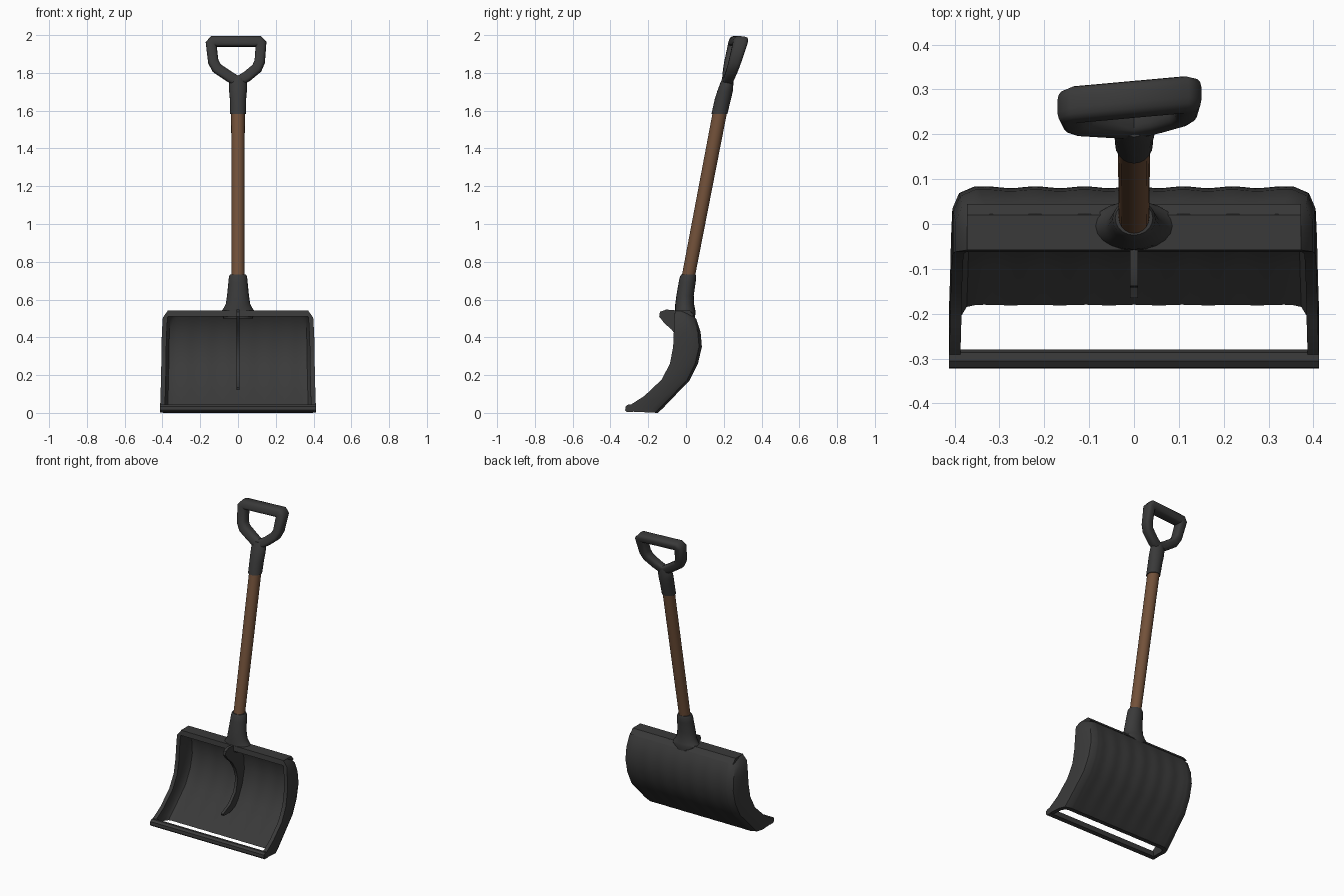
import bpy, bmesh, math
from mathutils import Vector

if "Cube" in bpy.data.objects:
    bpy.data.objects.remove(bpy.data.objects["Cube"])


def material(name, col):
    m = bpy.data.materials.new(name)
    m.diffuse_color = (*col, 1)
    m.use_nodes = True
    m.node_tree.nodes["Principled BSDF"].inputs["Base Color"].default_value = m.diffuse_color
    return m


BLACK = material("black_plastic", (0.042, 0.042, 0.042))
WOOD = material("brown_wood", (0.17, 0.083, 0.042))


def loft(name, rings, mat, closed=False, angle=40):
    """Skin a list of equal-length point rings."""
    bm = bmesh.new()
    vs = [[bm.verts.new(p) for p in r] for r in rings]
    n = len(vs[0])
    for i in range(len(vs) if closed else len(vs) - 1):
        a, b = vs[i], vs[(i + 1) % len(vs)]
        for j in range(n):
            k = (j + 1) % n
            bm.faces.new((a[j], a[k], b[k], b[j]))
    if not closed:
        bm.faces.new(vs[0])
        bm.faces.new(vs[-1])
    bmesh.ops.recalc_face_normals(bm, faces=bm.faces)
    me = bpy.data.meshes.new(name)
    bm.to_mesh(me)
    bm.free()
    me.materials.append(mat)
    ob = bpy.data.objects.new(name, me)
    bpy.context.collection.objects.link(ob)
    bpy.ops.object.select_all(action='DESELECT')
    ob.select_set(True)
    bpy.context.view_layer.objects.active = ob
    bpy.ops.object.shade_smooth_by_angle(angle=math.radians(angle))
    return ob


def tube(name, secs, mat, n=20):
    """Loft ellipses given as (z, y, radius x, radius y)."""
    loft(name, [[(rx * math.cos(2 * math.pi * k / n),
                  y + ry * math.sin(2 * math.pi * k / n), z)
                 for k in range(n)] for z, y, rx, ry in secs], mat)


def extrude(name, prof, half, mat):
    """Extrude a (y, z) profile across x."""
    loft(name, [[(x, y, z) for y, z in prof] for x in (-half, half)], mat)


# Curved scoop: U-shaped section running from the front edge to the back plate
ROWS = [  # front (y, z), back (y, z), half width
    ((-0.315, 0.008), (-0.15, 0.0), 0.413),
    ((-0.290, 0.045), (-0.125, 0.022), 0.412),
    ((-0.220, 0.09), (-0.065, 0.085), 0.410),
    ((-0.130, 0.175), (0.018, 0.17), 0.408),
    ((-0.085, 0.26), (0.063, 0.26), 0.406),
    ((-0.068, 0.35), (0.084, 0.35), 0.405),
    ((-0.065, 0.42), (0.077, 0.43), 0.403),
    ((-0.062, 0.505), (0.055, 0.495), 0.398),
    ((-0.058, 0.54), (0.022, 0.54), 0.372),
]
N = 40
rings = []
for i, (f, b, w) in enumerate(ROWS):
    f, b = Vector(f), Vector(b)
    L = (b - f).length
    d = (b - f) / L
    amp = 0.004 if 1 < i < 7 else 0.0015

    def wave(x):
        return amp * (math.cos(x * 2 * math.pi / 0.11) - 1) / 2

    xs = [(w - 0.06) * (1 - 2 * k / N) for k in range(N + 1)]
    oc = [(w, 0), (w, L - 0.05), (w - 0.015, L - 0.015), (w - 0.05, L)]
    ic = [(w - 0.025, 0), (w - 0.025, L - 0.06), (w - 0.04, L - 0.035)]
    sec = oc + [(x, L + wave(x)) for x in xs] + [(-x, t) for x, t in reversed(oc)]
    sec += [(-x, t) for x, t in ic] + [(-x, L - 0.03 + wave(x)) for x in xs]
    sec += list(reversed(ic))
    rings.append([(x, *(f + d * t)) for x, t in sec])
loft("scoop", rings, BLACK)

# Top wall of the scoop and front cutting bar
extrude("scoop_top", [(-0.062, 0.51), (-0.058, 0.542), (0.02, 0.542), (0.045, 0.512)],
        0.372, BLACK)
extrude("front_bar", [(-0.312, 0.004), (-0.322, 0.014), (-0.32, 0.034), (-0.305, 0.045),
                      (-0.287, 0.043), (-0.28, 0.03), (-0.28, 0.004)], 0.412, BLACK)

# Crescent rib down the middle of the scoop
extrude("centre_rib", [(-0.02, 0.54), (-0.105, 0.547), (-0.138, 0.535), (-0.142, 0.51),
                       (-0.115, 0.475), (-0.075, 0.44), (-0.035, 0.38), (-0.015, 0.31),
                       (-0.035, 0.23), (-0.09, 0.17), (-0.165, 0.135), (-0.16, 0.122),
                       (-0.1, 0.12), (-0.035, 0.14), (0.02, 0.2), (0.05, 0.28),
                       (0.062, 0.37), (0.05, 0.45)], 0.009, BLACK)

# Lower socket flaring into the scoop
tube("lower_socket", [(0.50, -0.003, 0.075, 0.05), (0.535, -0.004, 0.092, 0.055),
                      (0.548, -0.005, 0.08, 0.053), (0.575, -0.007, 0.065, 0.05),
                      (0.62, -0.005, 0.058, 0.046), (0.69, 0.006, 0.051, 0.045),
                      (0.722, 0.011, 0.048, 0.043), (0.733, 0.013, 0.042, 0.038)], BLACK)

# Wooden shaft
tube("shaft", [(0.70, 0.008, 0.034, 0.035), (1.60, 0.181, 0.036, 0.038)], WOOD)

# Upper socket
tube("upper_socket", [(1.583, 0.177, 0.042, 0.042), (1.66, 0.195, 0.043, 0.043),
                      (1.705, 0.207, 0.047, 0.041), (1.745, 0.216, 0.047, 0.035),
                      (1.775, 0.222, 0.03, 0.028)], BLACK)

# D grip: rounded section swept round a closed path in a tilted plane
half_w = 0.028
path = [(-0.13, 1.966), (-0.142, 1.953), (-0.131, 1.86), (-0.112, 1.825), (-0.05, 1.783),
        (0.0, 1.752), (0.05, 1.783), (0.1, 1.825), (0.115, 1.86), (0.122, 1.953),
        (0.11, 1.966)]
rings = []
for i, p in enumerate(path):
    p = Vector(p)
    a = (p - Vector(path[i - 1])).normalized()
    b = (Vector(path[(i + 1) % len(path)]) - p).normalized()
    t = (a + b).normalized()
    nrm = Vector((t.y, -t.x)) / max(t.dot(a), 0.7)
    depth = 0.027 + 0.012 * (p.y - 1.75) / 0.215
    ring = []
    for k in range(16):
        ang = 2 * math.pi * (k + 0.5) / 16
        c, s = math.cos(ang), math.sin(ang)
        u = math.copysign(abs(c) ** 0.65, c) * half_w
        v = math.copysign(abs(s) ** 0.65, s) * depth
        q = p + nrm * u
        ring.append((q.x, 0.213 + (q.y - 1.73) * 0.275 + 0.09 * q.x + v, q.y - 0.1 * v))
    rings.append(ring)
loft("d_grip", rings, BLACK, closed=True, angle=50)
